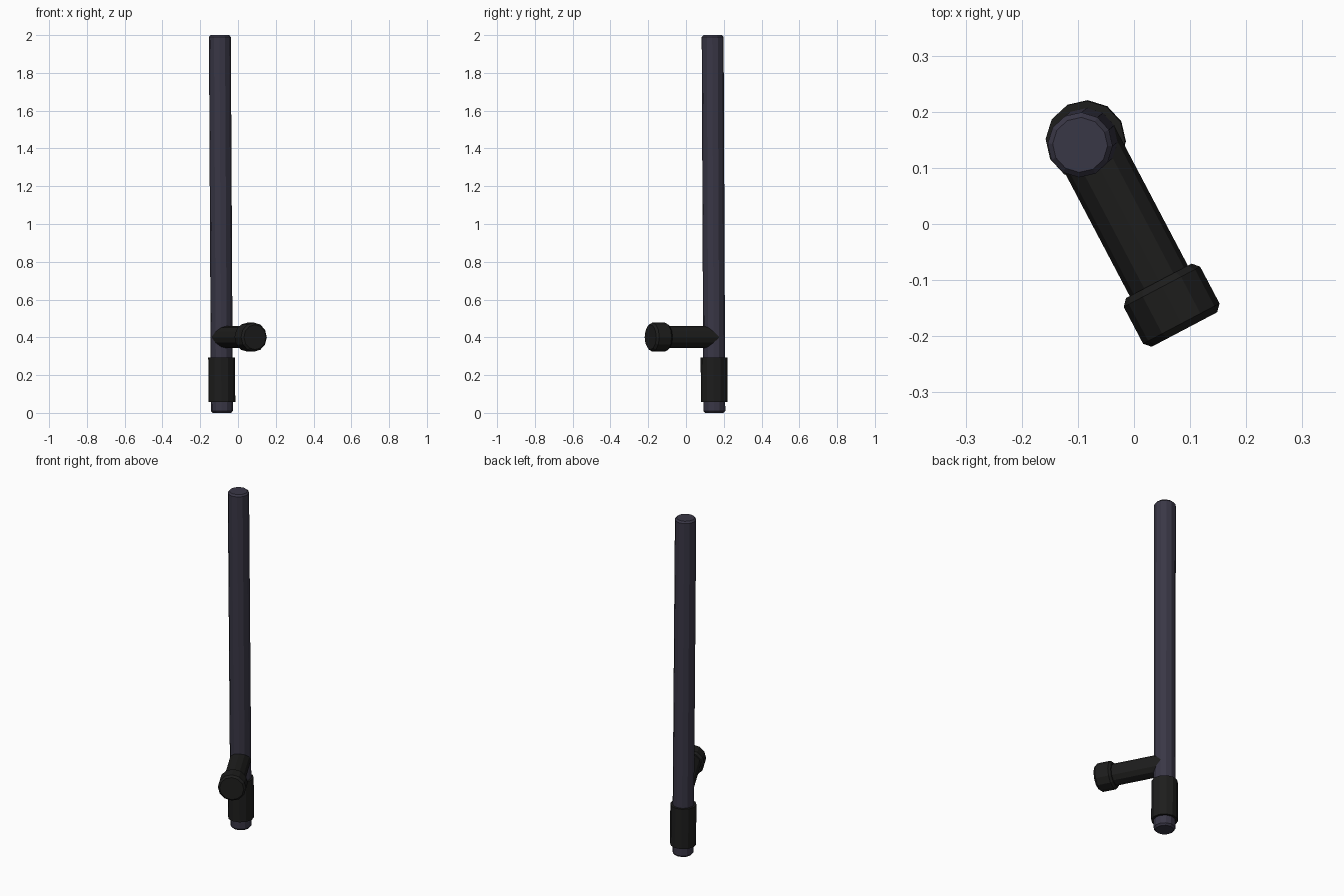
import bpy, bmesh, math
from mathutils import Vector, Matrix

if "Cube" in bpy.data.objects:
    bpy.data.objects.remove(bpy.data.objects["Cube"])

def material(name, col):
    m = bpy.data.materials.new(name)
    m.diffuse_color = (*col, 1)
    m.use_nodes = True
    m.node_tree.nodes["Principled BSDF"].inputs["Base Color"].default_value = m.diffuse_color
    return m

SHAFT = material("dark slate", (0.041, 0.038, 0.061))
RUBBER = material("black rubber", (0.0125, 0.0125, 0.012))
N = 12

def lathe(name, start, end, side, profile, mat):
    """Sweep (distance, radius) rings along an axis; a vertex points to 'side'."""
    axis = (end - start).normalized()
    u = (side - axis * side.dot(axis)).normalized()
    v = axis.cross(u)
    bm = bmesh.new()
    rings = []
    for d, r in profile:
        rings.append([bm.verts.new(start + axis * d + r * (
            u * math.cos(2 * math.pi * i / N) + v * math.sin(2 * math.pi * i / N)))
            for i in range(N)])
    for a, b in zip(rings, rings[1:]):
        for i in range(N):
            j = (i + 1) % N
            bm.faces.new((a[i], a[j], b[j], b[i]))
    bm.faces.new(rings[0][::-1])
    bm.faces.new(rings[-1])
    me = bpy.data.meshes.new(name)
    bm.to_mesh(me)
    bm.free()
    me.materials.append(mat)
    ob = bpy.data.objects.new(name, me)
    bpy.context.collection.objects.link(ob)
    return ob

# Slightly leaning shaft axis and the horizontal handle direction
base = Vector((-0.085, 0.150, 0))
top = Vector((-0.096, 0.141, 2))
out = Vector((0.466, -0.885, 0)).normalized()
L = (top - base).length

# Long shaft with chamfered ends
lathe("shaft", base, top, out,
      [(0, 0.049), (0.01, 0.058), (L - 0.01, 0.058), (L, 0.049)], SHAFT)

# Grip sleeve around the lower shaft
lathe("grip_sleeve", base, top, out, [(0.057, 0.071), (0.294, 0.071)], RUBBER)

# Side handle starting inside the shaft, with its end knob
root = base.lerp(top, 0.2)
root.z = 0.401
tip = root + out * 0.38
lathe("side_handle", root, tip, Vector((0, 0, 1)),
      [(0, 0.0585), (0.34, 0.0585)], RUBBER)
lathe("handle_knob", root, tip, Vector((0, 0, 1)),
      [(0.282, 0.066), (0.294, 0.077), (0.368, 0.077), (0.38, 0.066)], RUBBER)
